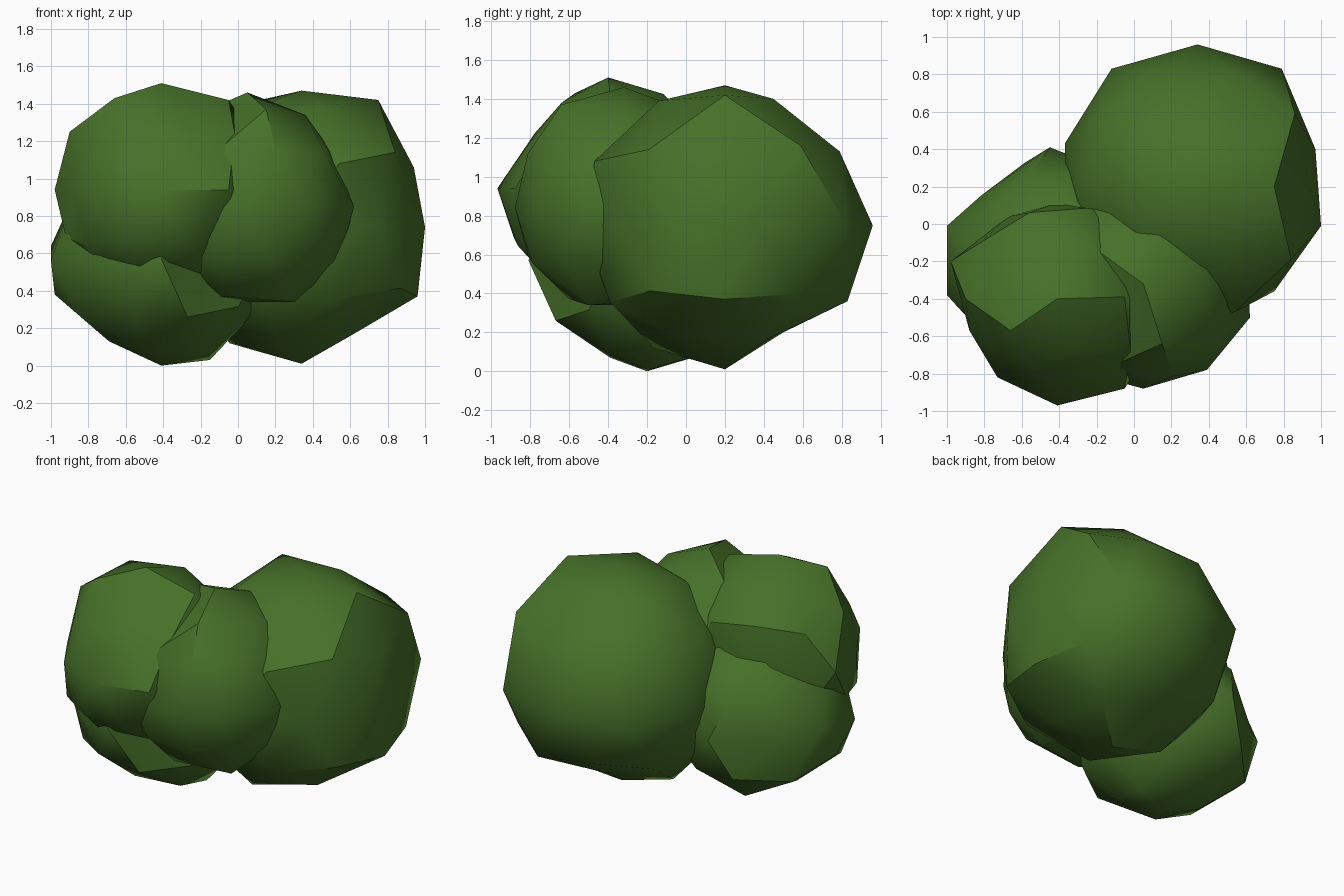
import bpy, math
from mathutils import Vector

leaf = bpy.data.materials.new("leaf_green")
leaf.diffuse_color = (0.062, 0.165, 0.022, 1)


def clump(name, centre, radius, corners):
    """Low-poly leaf ball; the nearest corners are pulled to the given points."""
    bpy.ops.mesh.primitive_ico_sphere_add(subdivisions=2, radius=radius, location=centre)
    ob = bpy.context.object
    ob.name = name
    c = Vector(centre)
    verts = ob.data.vertices
    rest = [v.co.copy() for v in verts]
    for p in corners:
        q = Vector(p) - c
        i = min(range(len(rest)), key=lambda k: (rest[k] - q).length)
        verts[i].co = q
    ob.data.materials.append(leaf)
    bpy.ops.object.shade_smooth_by_angle(angle=math.radians(33))


# Tall clump at the back right
clump("large_clump", (0.34, 0.20, 0.74), 0.73, [
    (0.34, 0.96, 0.75), (-0.12, 0.83, 0.74), (0.79, 0.83, 0.74),
    (0.97, 0.40, 0.74), (1.00, -0.01, 0.74), (0.75, -0.36, 0.74),
    (-0.37, 0.43, 0.74), (0.94, 0.20, 1.06), (0.75, 0.20, 1.42),
    (0.56, 0.79, 1.13), (0.03, 0.43, 1.40), (0.86, 0.59, 1.16),
    (0.46, 0.45, 1.40), (0.46, -0.14, 1.39), (0.54, -0.47, 1.08),
    (0.84, -0.19, 1.14), (0.96, 0.20, 0.37), (0.62, 0.43, 0.17),
    (0.62, -0.03, 0.17), (0.22, 0.50, 0.20), (0.86, 0.57, 0.40),
    (0.53, 0.83, 0.36), (0.34, 0.20, 0.01)])

# Upper clump at the front left
clump("upper_left_clump", (-0.41, -0.40, 0.94), 0.57, [
    (-0.98, -0.20, 0.94), (-0.88, -0.57, 0.94), (-0.73, -0.82, 0.94),
    (-0.05, -0.88, 0.94), (-0.90, -0.40, 1.25), (-0.66, -0.57, 1.43),
    (-0.77, -0.65, 1.18), (-0.32, -0.64, 1.38), (-0.25, -0.80, 1.18),
    (-0.56, -0.78, 1.22), (-0.05, -0.39, 1.42), (-0.42, 0.11, 0.94),
    (-0.67, 0.04, 0.94)])

# Middle clump at the front
clump("front_clump", (0.05, -0.32, 0.86), 0.58, [
    (0.05, -0.32, 1.46), (0.62, -0.50, 0.85), (0.39, -0.78, 0.85),
    (0.05, -0.88, 0.84), (0.36, -0.32, 1.34), (0.51, -0.32, 1.13),
    (0.30, -0.50, 0.34), (0.15, -0.64, 1.37), (-0.15, -0.45, 1.27),
    (-0.12, -0.76, 1.14), (0.46, -0.64, 0.58), (-0.06, -0.60, 0.37),
    (0.05, -0.32, 0.34)])

# Low clump resting on the ground at the left
clump("lower_left_clump", (-0.41, -0.20, 0.57), 0.57, [
    (-0.45, 0.41, 0.57), (-0.58, 0.33, 0.31), (-0.82, 0.15, 0.57),
    (-1.00, -0.01, 0.64), (-1.00, -0.38, 0.56), (-0.98, -0.20, 0.38),
    (-0.41, -0.81, 0.57), (-0.27, -0.67, 0.26), (-0.15, -0.12, 0.03),
    (-0.69, -0.20, 0.13), (-0.50, -0.39, 0.07), (-0.84, -0.46, 0.26),
    (-0.84, 0.06, 0.26), (-0.12, -0.58, 0.55), (-0.78, 0.08, 0.80)])
